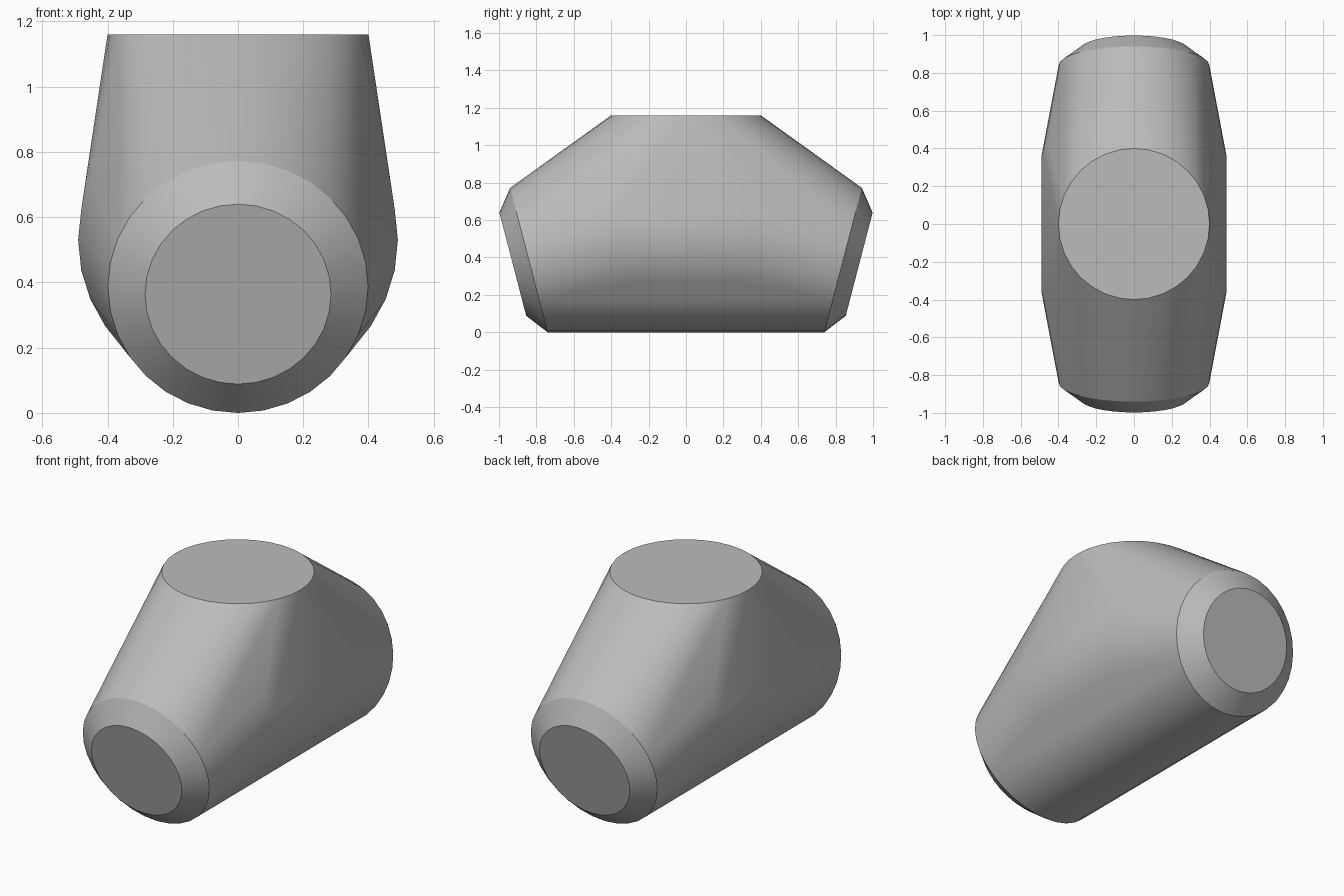
import bpy, bmesh, math
from mathutils import Vector

cube = bpy.data.objects.get("Cube")
if cube:
    bpy.data.objects.remove(cube, do_unlink=True)

SEGMENTS = 32

grey = bpy.data.materials.new("plain grey")
grey.use_nodes = True
colour = (0.5, 0.5, 0.5, 1)
grey.diffuse_color = colour
grey.node_tree.nodes["Principled BSDF"].inputs["Base Color"].default_value = colour

bm = bmesh.new()


def ring(y, z, radius, up):
    """Circle of vertices whose plane holds the x axis and the up direction."""
    up = Vector(up).normalized()
    for i in range(SEGMENTS):
        a = math.tau * i / SEGMENTS
        bm.verts.new(Vector((radius * math.cos(a), y, z)) + up * radius * math.sin(a))


# Flat round top
ring(0, 1.16, 0.4, (0, 1, 0))

# Both arms: bulging middle, tilted rim and smaller end cap
for s in (-1, 1):
    tilt = (0, s * 0.26, 1)
    ring(s * 0.36, 0.53, 0.49, tilt)
    ring(s * 0.84, 0.386, 0.399, tilt)
    ring(s * 0.926, 0.364, 0.285, tilt)

# Skin stretched over all rings
hull = bmesh.ops.convex_hull(bm, input=bm.verts[:])
loose = [v for v in bm.verts if not v.link_faces]
bmesh.ops.delete(bm, geom=loose, context='VERTS')
bmesh.ops.dissolve_limit(bm, angle_limit=math.radians(0.5),
                         verts=bm.verts[:], edges=bm.edges[:])
bmesh.ops.recalc_face_normals(bm, faces=bm.faces[:])

mesh = bpy.data.meshes.new("three_way_body")
bm.to_mesh(mesh)
bm.free()
mesh.materials.append(grey)
body = bpy.data.objects.new("three_way_body", mesh)
bpy.context.collection.objects.link(body)

bpy.ops.object.select_all(action='DESELECT')
body.select_set(True)
bpy.context.view_layer.objects.active = body
bpy.ops.object.shade_smooth_by_angle(angle=math.radians(30))
